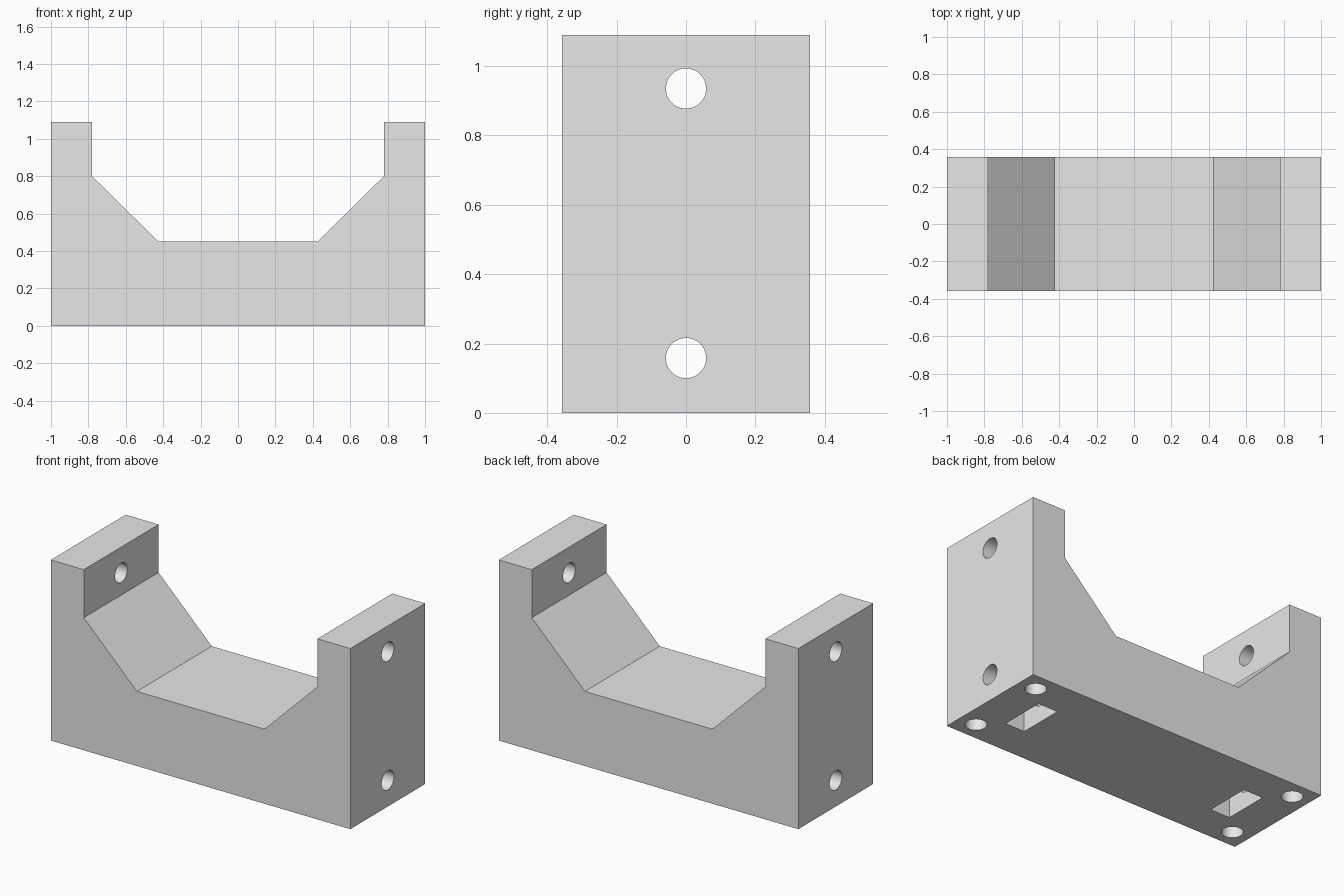
import bpy, bmesh, math

if "Cube" in bpy.data.objects:
    bpy.data.objects.remove(bpy.data.objects["Cube"])

HALF_W = 0.357      # half depth in y
HOLE_R = 0.058

grey = bpy.data.materials.new("light_grey")
grey.diffuse_color = (0.8, 0.8, 0.8, 1)
grey.use_nodes = True
grey.node_tree.nodes["Principled BSDF"].inputs["Base Color"].default_value = grey.diffuse_color


def to_object(name, bm):
    bmesh.ops.recalc_face_normals(bm, faces=bm.faces)
    mesh = bpy.data.meshes.new(name)
    bm.to_mesh(mesh)
    bm.free()
    mesh.materials.append(grey)
    obj = bpy.data.objects.new(name, mesh)
    bpy.context.collection.objects.link(obj)
    return obj


def cut(target, cutter):
    cutter.hide_render = True
    mod = target.modifiers.new("cut", 'BOOLEAN')
    mod.operation = 'DIFFERENCE'
    mod.solver = 'EXACT'
    mod.object = cutter
    bpy.context.view_layer.objects.active = target
    bpy.ops.object.modifier_apply(modifier=mod.name)
    bpy.data.objects.remove(cutter)


def drill(target, location, length, along_x=False):
    bpy.ops.mesh.primitive_cylinder_add(
        vertices=48, radius=HOLE_R, depth=length, location=location,
        rotation=(0, math.pi / 2 if along_x else 0, 0))
    cut(target, bpy.context.object)


def pocket(target, location, size):
    bpy.ops.mesh.primitive_cube_add(size=1, location=location)
    box = bpy.context.object
    box.scale = size
    cut(target, box)


# Bracket body: mirrored half profile, extruded through its depth
half = [(1, 0), (1, 1.09), (0.78, 1.09), (0.78, 0.80), (0.425, 0.45)]
profile = half + [(-x, z) for x, z in reversed(half)]
bm = bmesh.new()
face = bm.faces.new([bm.verts.new((x, -HALF_W, z)) for x, z in profile])
ext = bmesh.ops.extrude_face_region(bm, geom=[face])
moved = [v for v in ext["geom"] if isinstance(v, bmesh.types.BMVert)]
bmesh.ops.translate(bm, verts=moved, vec=(0, 2 * HALF_W, 0))
bracket = to_object("cradle_bracket", bm)

# Nut pockets and blind corner holes in the underside
for side in (-1, 1):
    pocket(bracket, (side * 0.712, 0, 0.1), (0.13, 0.274, 0.4))
    for y in (-0.247, 0.247):
        drill(bracket, (side * 0.89, y, 0.13), 0.46)

# Bolt holes running lengthwise through both ends
for z in (0.158, 0.935):
    drill(bracket, (0, 0, z), 2.2, along_x=True)

# Smooth hole walls, crisp edges elsewhere
bpy.ops.object.select_all(action='DESELECT')
bracket.select_set(True)
bpy.context.view_layer.objects.active = bracket
bpy.ops.object.shade_smooth_by_angle(angle=math.radians(30))
